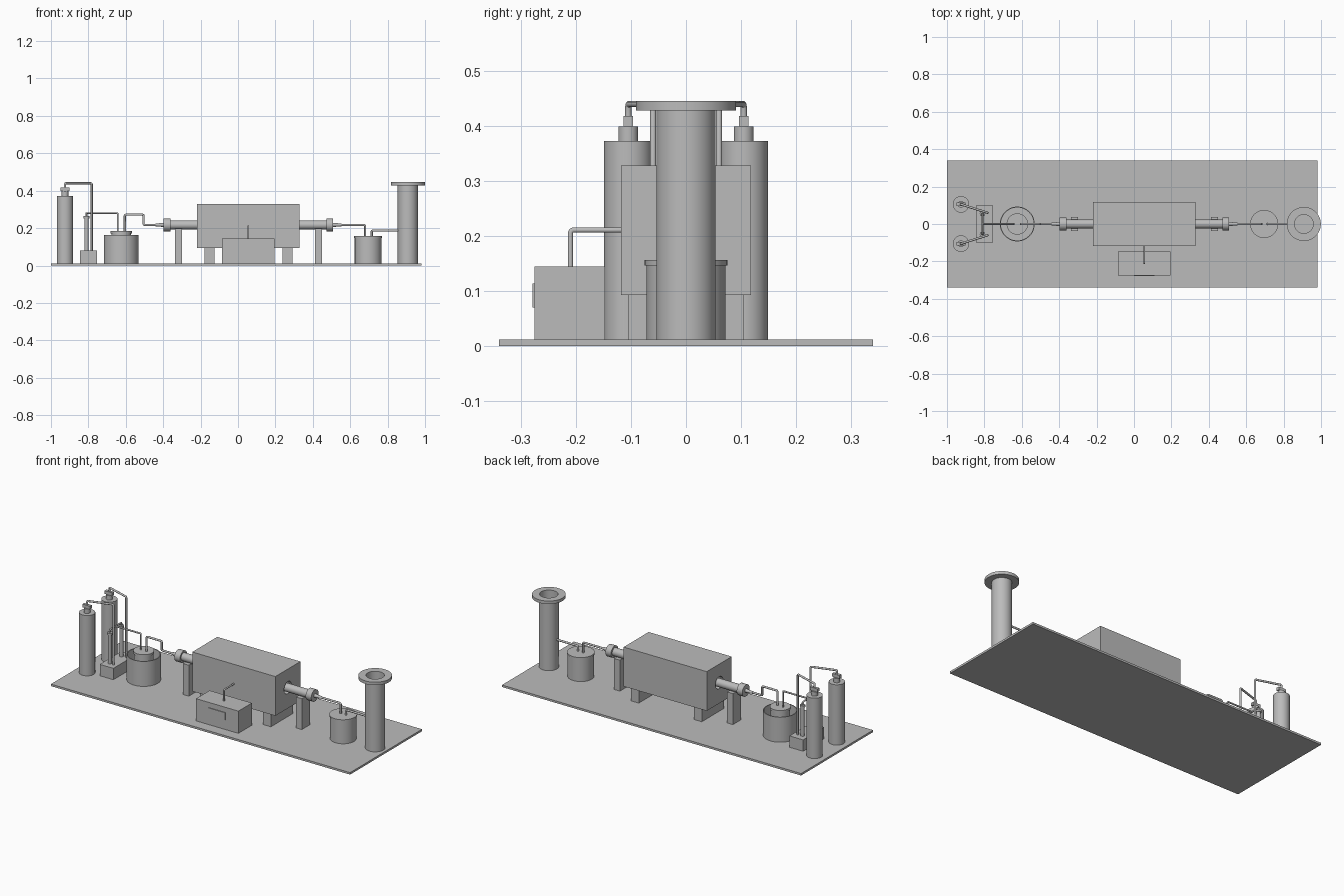
import bpy, bmesh, math
from mathutils import Vector

if "Cube" in bpy.data.objects:
    bpy.data.objects.remove(bpy.data.objects["Cube"], do_unlink=True)

grey = bpy.data.materials.new("plain_grey")
grey.use_nodes = True
grey.diffuse_color = (0.5, 0.5, 0.5, 1)
grey.node_tree.nodes["Principled BSDF"].inputs["Base Color"].default_value = (0.5, 0.5, 0.5, 1)

FLOOR = 0.012    # top of the base plate
AXIS = 0.217     # height of the furnace tube
PIPE = 0.006     # pipe radius


def finish(name, bm, smooth=False):
    bmesh.ops.recalc_face_normals(bm, faces=bm.faces)
    mesh = bpy.data.meshes.new(name)
    bm.to_mesh(mesh)
    bm.free()
    mesh.materials.append(grey)
    ob = bpy.data.objects.new(name, mesh)
    bpy.context.collection.objects.link(ob)
    if smooth:
        bpy.ops.object.select_all(action="DESELECT")
        ob.select_set(True)
        bpy.context.view_layer.objects.active = ob
        bpy.ops.object.shade_smooth_by_angle(angle=math.radians(35))
    return ob


def box(name, low, high):
    bm = bmesh.new()
    bmesh.ops.create_cube(bm, size=1)
    low, high = Vector(low), Vector(high)
    for v in bm.verts:
        v.co = (low + high) / 2 + v.co * (high - low)
    return finish(name, bm)


def lathe(name, profile, origin, along_x=False, closed=False, sides=48):
    """Spin (radius, height) points; a closed profile makes a hollow ring."""
    bm = bmesh.new()
    rings = []
    for r, h in profile:
        ring = []
        for i in range(sides):
            a = math.tau * i / sides
            p = (h, r * math.cos(a), r * math.sin(a)) if along_x else (r * math.cos(a), r * math.sin(a), h)
            ring.append(bm.verts.new(Vector(origin) + Vector(p)))
        rings.append(ring)
    pairs = list(zip(rings, rings[1:]))
    if closed:
        pairs.append((rings[-1], rings[0]))
    else:
        bm.faces.new(rings[0])
        bm.faces.new(rings[-1])
    for a, b in pairs:
        for i in range(sides):
            j = (i + 1) % sides
            bm.faces.new((a[i], a[j], b[j], b[i]))
    return finish(name, bm, True)


def pipe(name, points, radius=PIPE):
    """Round pipe with mitred bends, swept along a path."""
    curve = bpy.data.curves.new(name, "CURVE")
    curve.dimensions = "3D"
    curve.bevel_depth = radius
    curve.bevel_resolution = 3
    curve.use_fill_caps = True
    # Small chamfers at each bend round the elbows
    pts = [Vector(p) for p in points]
    path = [pts[0]]
    for a, b, c in zip(pts, pts[1:], pts[2:]):
        u, w = (a - b).normalized() * radius, (c - b).normalized() * radius
        path += [b + u, b + (u + w) * 0.3, b + w]
    path.append(pts[-1])
    spline = curve.splines.new("POLY")
    spline.points.add(len(path) - 1)
    for sp, p in zip(spline.points, path):
        sp.co = (*p, 1)
    ob = bpy.data.objects.new(name, curve)
    bpy.context.collection.objects.link(ob)
    bpy.ops.object.select_all(action="DESELECT")
    ob.select_set(True)
    bpy.context.view_layer.objects.active = ob
    bpy.ops.object.convert(target="MESH")
    ob = bpy.context.object
    ob.data.materials.clear()
    ob.data.materials.append(grey)
    bpy.ops.object.shade_smooth_by_angle(angle=math.radians(50))


# Base plate
box("base_plate", (-1, -0.34, 0), (0.98, 0.34, FLOOR))

# Gas bottles, valves, feed pipes and flow meters, one set on each side
METER_X = -0.81
for side, s in (("right", -1), ("left", 1)):
    y, ym = s * 0.105, s * 0.055
    lathe(side + "_gas_bottle", [(0.044, FLOOR), (0.044, 0.373), (0.018, 0.373), (0.018, 0.399)], (-0.925, y, 0))
    box(side + "_valve", (-0.95, y - 0.009, 0.399), (-0.9, y + 0.009, 0.418))
    pipe(side + "_feed_pipe", [(-0.925, y, 0.415), (-0.925, y, 0.44), (-0.782, s * 0.06, 0.44), (-0.782, s * 0.06, 0.075)])
    lathe(side + "_flow_meter", [(0.011, 0.08), (0.011, 0.252), (0.015, 0.252), (0.015, 0.264)], (METER_X, ym, 0), sides=24)
    pipe(side + "_meter_outlet", [(METER_X, ym, 0.26), (METER_X, ym, 0.28), (METER_X, 0, 0.28)], 0.005)
box("flow_meter_base", (-0.845, -0.1, FLOOR), (-0.755, 0.1, 0.08))
pipe("mixed_gas_pipe", [(METER_X, 0, 0.28), (-0.643, 0, 0.28), (-0.643, 0, 0.1)], 0.005)

# Open heating bath with a bottle standing inside
lathe("heating_bath", [(0.093, FLOOR), (0.093, 0.162), (0.088, 0.162), (0.088, 0.025), (0.001, 0.025), (0.001, FLOOR)],
      (-0.624, 0, 0), closed=True)
lathe("bath_bottle", [(0.053, 0.025), (0.053, 0.172), (0.057, 0.172), (0.057, 0.185)], (-0.624, 0, 0))
pipe("vapour_pipe", [(-0.605, 0, 0.18), (-0.605, 0, 0.272), (-0.505, 0, 0.272), (-0.505, 0, AXIS), (-0.42, 0, AXIS)])

# Furnace body with a bore through it
furnace = box("furnace", (-0.22, -0.118, 0.093), (0.33, 0.118, 0.328))
cutter = lathe("furnace_bore_cutter", [(0.036, -0.4), (0.036, 0.5)], (0, 0, AXIS), along_x=True)
cutter.hide_render = True
bore = furnace.modifiers.new("bore", "BOOLEAN")
bore.operation = "DIFFERENCE"
bore.solver = "EXACT"
bore.object = cutter
bpy.ops.object.select_all(action="DESELECT")
furnace.select_set(True)
bpy.context.view_layer.objects.active = furnace
bpy.ops.object.modifier_apply(modifier="bore")
bpy.data.objects.remove(cutter, do_unlink=True)

# Furnace feet and tube stands
for side, foot, stand in (("right", -0.152, -0.318), ("left", 0.265, 0.43)):
    box(side + "_furnace_foot", (foot - 0.026, -0.105, FLOOR), (foot + 0.026, 0.105, 0.093))
    box(side + "_tube_stand", (stand - 0.019, -0.038, FLOOR), (stand + 0.019, 0.038, AXIS - 0.02))

# Furnace tube, end flanges and tapered couplings
lathe("furnace_tube", [(0.024, -0.38), (0.024, 0.49)], (0, 0, AXIS), along_x=True)
for side, inner, outer, s in (("right", -0.36, -0.397, -1), ("left", 0.472, 0.509, 1)):
    lathe(side + "_end_flange", [(0.035, inner), (0.035, outer)], (0, 0, AXIS), along_x=True)
    lathe(side + "_coupling", [(0.011, outer), (0.007, outer + s * 0.045)], (0, 0, AXIS), along_x=True, sides=24)

# Temperature controller with display plate and lead to the furnace
box("controller", (-0.085, -0.275, FLOOR), (0.195, -0.147, 0.145))
box("controller_display", (0, -0.279, 0.07), (0.11, -0.274, 0.114))
pipe("controller_lead", [(0.055, -0.21, 0.14), (0.055, -0.21, 0.211), (0.055, -0.115, 0.211)], 0.005)

# Cold trap and its pipes
lathe("cold_trap", [(0.072, FLOOR), (0.072, 0.147), (0.075, 0.147), (0.075, 0.157)], (0.696, 0, 0))
pipe("trap_inlet_pipe", [(0.52, 0, AXIS), (0.68, 0, AXIS), (0.68, 0, 0.15)])
pipe("trap_outlet_pipe", [(0.715, 0, 0.15), (0.715, 0, 0.187), (0.858, 0, 0.187)])

# Hollow exhaust stack with a flange on top
lathe("exhaust_stack", [(0.054, FLOOR), (0.054, 0.428), (0.091, 0.428), (0.091, 0.446), (0.05, 0.446), (0.05, FLOOR)],
      (0.908, 0, 0), closed=True)
